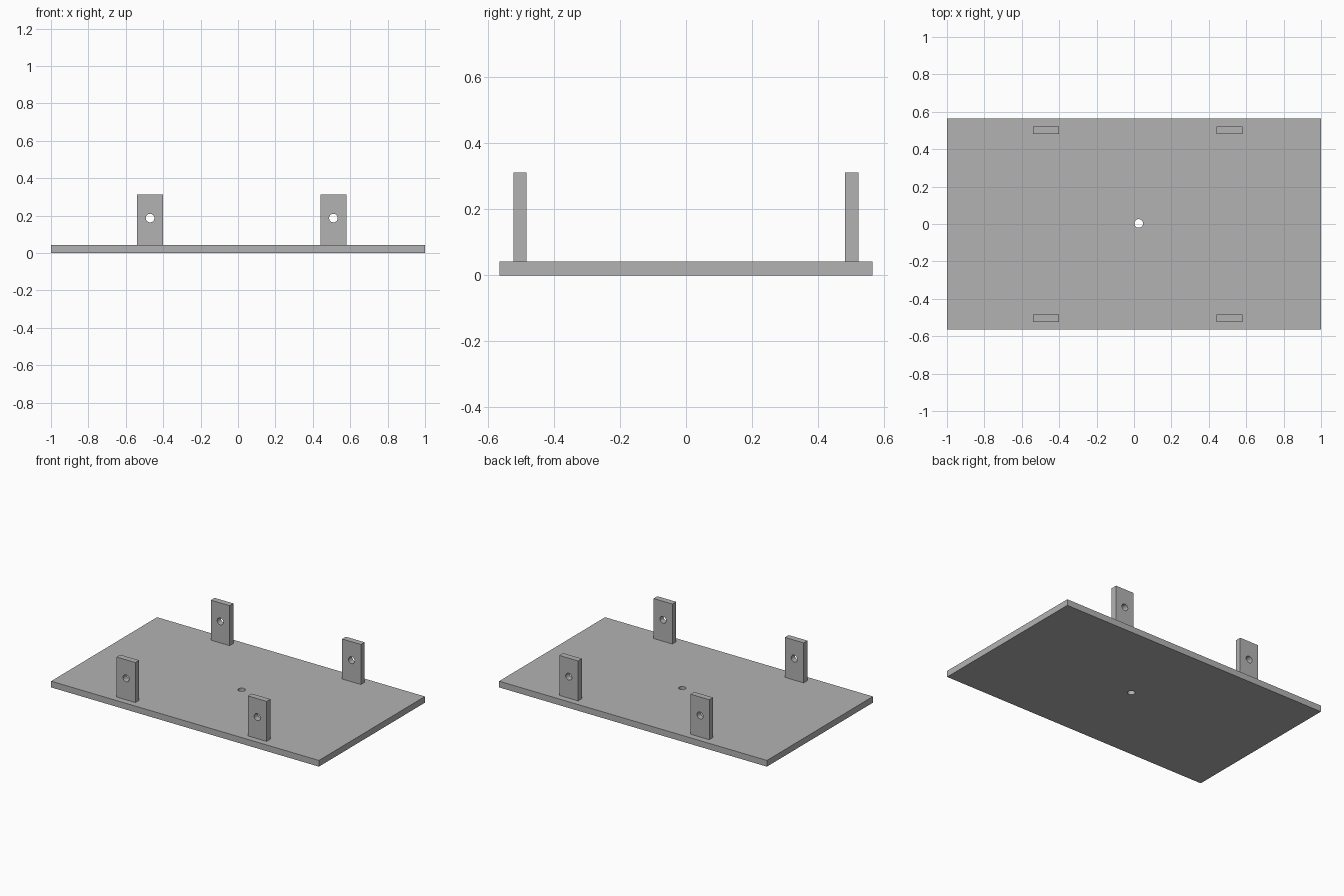
import bpy
import math

if "Cube" in bpy.data.objects:
    bpy.data.objects.remove(bpy.data.objects["Cube"], do_unlink=True)

# Single grey material
grey = bpy.data.materials.new("plain_grey")
grey.use_nodes = True
grey.diffuse_color = (0.45, 0.45, 0.45, 1)
grey.node_tree.nodes["Principled BSDF"].inputs["Base Color"].default_value = (0.45, 0.45, 0.45, 1)

HOLE_RADIUS = 0.023


def drilled_box(name, center, size, hole, rotation):
    """Box with one round hole through it."""
    bpy.ops.mesh.primitive_cube_add(size=1, location=center)
    box = bpy.context.object
    box.name = name
    box.scale = size
    bpy.ops.object.transform_apply(location=False, rotation=False, scale=True)
    box.data.materials.append(grey)

    bpy.ops.mesh.primitive_cylinder_add(vertices=32, radius=HOLE_RADIUS, depth=0.1,
                                        location=hole, rotation=rotation)
    cutter = bpy.context.object
    cutter.hide_render = True
    cutter.data.materials.append(grey)

    cut = box.modifiers.new("hole", "BOOLEAN")
    cut.operation = "DIFFERENCE"
    cut.solver = "EXACT"
    cut.object = cutter
    bpy.ops.object.select_all(action="DESELECT")
    box.select_set(True)
    bpy.context.view_layer.objects.active = box
    bpy.ops.object.modifier_apply(modifier=cut.name)
    bpy.data.objects.remove(cutter, do_unlink=True)
    bpy.ops.object.shade_smooth_by_angle(angle=math.radians(30))
    return box


# Base plate with the central hole
drilled_box("base_plate", (0, 0, 0.021), (2, 1.13, 0.042), (0.025, 0.003, 0.021), (0, 0, 0))

# Four upright mounting tabs, standing on the plate
for side, x in (("right", -0.47), ("left", 0.51)):
    for end, y in (("front", -0.503), ("back", 0.502)):
        drilled_box(f"{end}_{side}_tab", (x, y, 0.177), (0.14, 0.04, 0.27),
                    (x, y, 0.187), (math.pi / 2, 0, 0))
